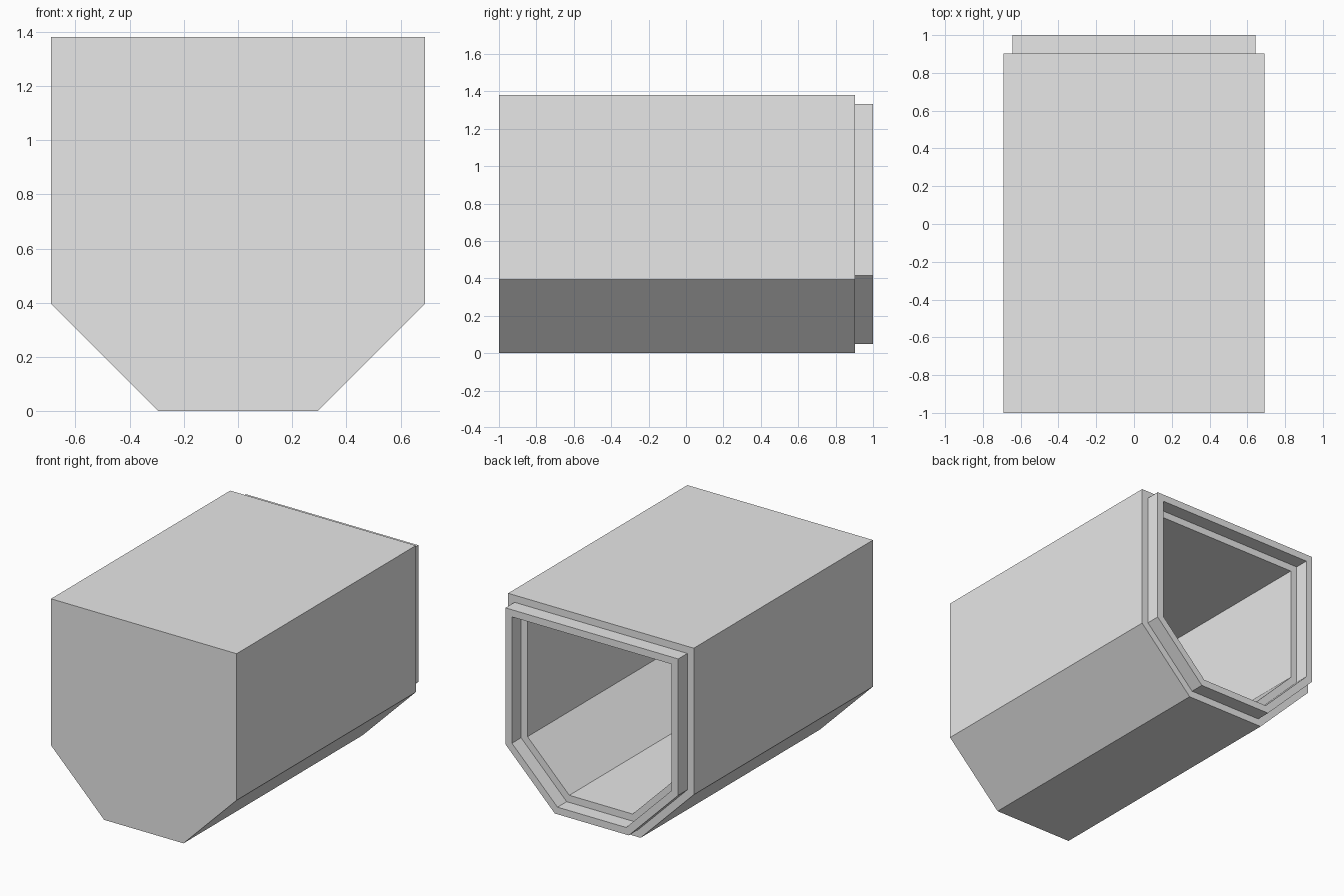
import bpy
import bmesh
import math

cube = bpy.data.objects.get("Cube")
if cube:
    bpy.data.objects.remove(cube)

HALF, HEIGHT, CHAMFER = 0.69, 1.38, 0.395
STEP = 0.048                      # width of each rim step
FRONT, SHOULDER, BACK = -1.0, 0.903, 1.0

grey = bpy.data.materials.new("plain grey")
grey.use_nodes = True
grey.diffuse_color = (0.8, 0.8, 0.8, 1)
grey.node_tree.nodes["Principled BSDF"].inputs["Base Color"].default_value = (0.8, 0.8, 0.8, 1)


def outline(inset):
    """Square section with chamfered bottom corners, offset inward evenly."""
    w = HALF - inset
    low = HALF - CHAMFER - inset * math.tan(math.pi / 8)
    corner = CHAMFER + inset * math.tan(math.pi / 8)
    right = [(low, inset), (w, corner), (w, HEIGHT - inset)]
    return right + [(-x, z) for x, z in reversed(right)]


# Stations as (inset, y): up the outside, over the rim, down into the cavity
stations = [
    (0, FRONT), (0, SHOULDER),
    (STEP, SHOULDER), (STEP, BACK),
    (2 * STEP, BACK), (2 * STEP, SHOULDER),
    (3 * STEP, SHOULDER), (3 * STEP, FRONT + 3 * STEP),
]

bm = bmesh.new()
rings = [[bm.verts.new((x, y, z)) for x, z in outline(inset)] for inset, y in stations]
for a, b in zip(rings, rings[1:]):
    for i in range(len(a)):
        j = (i + 1) % len(a)
        bm.faces.new((a[i], a[j], b[j], b[i]))
bm.faces.new(rings[0])            # closed front
bm.faces.new(rings[-1])           # cavity end wall
bmesh.ops.recalc_face_normals(bm, faces=bm.faces)

mesh = bpy.data.meshes.new("hollow_housing")
bm.to_mesh(mesh)
bm.free()
mesh.materials.append(grey)
housing = bpy.data.objects.new("hollow_housing", mesh)
bpy.context.collection.objects.link(housing)
